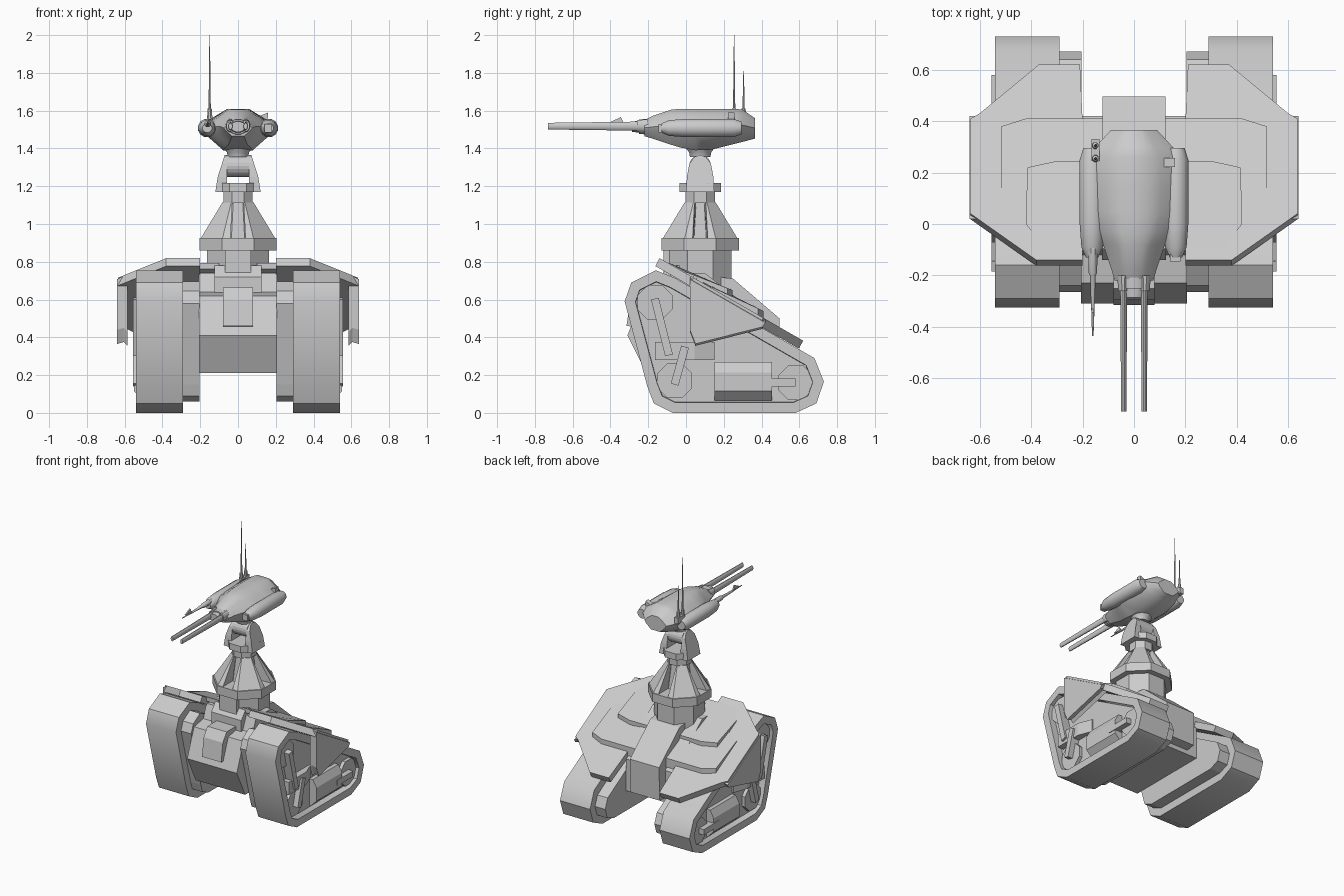
import bpy, bmesh, math
from math import sin, cos, pi
from mathutils import Vector

if "Cube" in bpy.data.objects:
    bpy.data.objects.remove(bpy.data.objects["Cube"])


def finish(name, bm, mirror=False, smooth=False):
    bmesh.ops.recalc_face_normals(bm, faces=bm.faces)
    me = bpy.data.meshes.new(name)
    bm.to_mesh(me)
    bm.free()
    ob = bpy.data.objects.new(name, me)
    bpy.context.collection.objects.link(ob)
    if mirror:
        ob.modifiers.new("mirror", 'MIRROR').use_mirror_merge = False
    if smooth:
        bpy.ops.object.select_all(action='DESELECT')
        ob.select_set(True)
        bpy.context.view_layer.objects.active = ob
        bpy.ops.object.shade_smooth_by_angle(angle=math.radians(40))
    return ob


def loft_bm(rings):
    bm = bmesh.new()
    vs = [[bm.verts.new(p) for p in r] for r in rings]
    n = len(vs[0])
    for a, b in zip(vs, vs[1:]):
        for i in range(n):
            bm.faces.new((a[i], a[(i + 1) % n], b[(i + 1) % n], b[i]))
    bm.faces.new(vs[0][::-1])
    bm.faces.new(vs[-1])
    return bm


def loft(name, rings, mirror=False, smooth=False):
    return finish(name, loft_bm(rings), mirror, smooth)


def side_prism(name, pts, x0, x1, mirror=False):
    return loft(name, [[(x, y, z) for y, z in pts] for x in (x0, x1)], mirror)


def box(name, x0, x1, y0, y1, z0, z1, mirror=False):
    return side_prism(name, [(y0, z0), (y1, z0), (y1, z1), (y0, z1)], x0, x1, mirror)


def lathe_z(name, prof, n, cy=0.0, cx=0.0, smooth=False):
    k = 1 / cos(pi / n) if n <= 8 else 1      # flat-to-flat radius when low-poly
    return loft(name, [[(cx + r * k * cos(2 * pi * (i + .5) / n), cy + r * k * sin(2 * pi * (i + .5) / n), z)
                        for i in range(n)] for r, z in prof], smooth=smooth)


def tube_y(name, prof, n, cx, cz, sx=1.0, sz=1.0, mirror=False, smooth=True):
    return loft(name, [[(cx + sx * r * cos(2 * pi * (i + .5) / n), y, cz + sz * r * sin(2 * pi * (i + .5) / n))
                        for i in range(n)] for y, r in prof], mirror, smooth)


def bar(name, a, b, w, x0, x1):
    a, b = Vector(a), Vector(b)
    d = (b - a).normalized()
    s = Vector((-d.y, d.x)) * w / 2
    side_prism(name, [a + s, b + s, b - s, a - s], x0, x1, True)


# Tracks with a flat rim and recessed outer faces
track = [(-.325, .59), (-.29, .69), (-.16, .755), (-.06, .715), (.68, .29), (.73, .165),
         (.69, .05), (.58, 0), (-.07, 0), (-.17, .05), (-.205, .14)]
bm = loft_bm([[(x, y, z) for y, z in track] for x in (.29, .54)])
bmesh.ops.recalc_face_normals(bm, faces=bm.faces)
outer = [f for f in bm.faces if f.normal.x > .9]
bmesh.ops.inset_region(bm, faces=outer, thickness=.055, use_even_offset=True)
bmesh.ops.inset_region(bm, faces=outer, thickness=.002, use_even_offset=True)
bmesh.ops.translate(bm, verts=list({v for f in outer for v in f.verts}), vec=(-.05, 0, 0))
finish("track", bm, True, True)
inner = [(-.265, .58), (-.24, .645), (-.16, .695), (-.08, .66), (.64, .24), (.67, .165),
         (.645, .09), (.57, .06), (-.06, .06), (-.13, .09), (-.15, .15)]
side_prism("track_inner_frame", inner, .205, .3, True)

# Wheels, links and boxes inside the tracks
for i, (y, z) in enumerate([(-.165, .585), (-.06, .17), (.58, .16)]):
    pts = [(y + .1 * cos(pi * (k + .5) / 4), z + .1 * sin(pi * (k + .5) / 4)) for k in range(8)]
    side_prism(f"wheel_{i}", pts, .48, .515, True)
bar("front_link", (-.165, .605), (-.09, .305), .042, .49, .555)
bar("lower_link", (-.005, .35), (-.06, .15), .042, .49, .555)
bar("rear_link", (.395, .16), (.58, .16), .042, .49, .555)
loft("link_box", [[(.48, -.165, z), (.54, -.165, z), (.54, .045, z), (.5, .15, z), (.48, .15, z)]
                  for z in (.28, .375)], True)
loft("side_box", [[(.48, y, .065), (.5, y, .065), (.55, y, .115), (.55, y, .215), (.52, y, .27), (.48, y, .27)]
                  for y in (.15, .455)], True)

# Central hull
side_prism("hull", [(-.21, .21), (-.31, .41), (-.23, .62), (-.12, .64), (-.08, .74), (.1, .74),
                    (.28, .60), (.42, .45), (.42, .21)], -.207, .207)
side_prism("rear_box", [(.1, .21), (.49, .25), (.495, .5), (.25, .71), (.1, .73)], -.122, .122)
side_prism("front_hatch", [(-.2, .45), (-.315, .46), (-.295, .6), (-.25, .665), (-.12, .665)], -.08, .08)
side_prism("front_collar", [(-.14, .6), (-.14, .72), (-.09, .78), (.1, .78), (.1, .6)], -.125, .125)
box("front_post", -.07, .07, -.12, .05, .7, .86)


# Sloped armour
def top(y):
    return .825 - .575 * (y + .15)


plate = [(.2, -.14), (.38, -.14), (.6, .015), (.635, .04), (.635, .41), (.6, .43), (.37, .62), (.21, .62), (.2, .4)]
loft("armour_plate", [[(x, y, top(y)) for x, y in plate],
                      [(x, y - .022, top(y) - .042) for x, y in plate]], True)
skirt = [(.02, .715), (.42, .485), (.405, .455), (.05, .365), (.02, .44)]
loft("armour_skirt", [[(.585, y, z - .01) for y, z in skirt], [(.605, y, z + .01) for y, z in skirt],
                      [(.64, y, min(z, top(y) - .02)) for y, z in skirt]], True)
lower = [(.1, .0), (.42, .0), (.42, .09), (.515, .13), (.515, .38), (.42, .41), (.1, .41)]
upper = [(.1, -.09), (.35, -.09), (.42, .0), (.415, .22), (.3, .245), (.1, .245)]
for name, pts, y0, z0, slope in (("lower_shoulder", lower, .41, .54, .46), ("upper_shoulder", upper, .245, .65, .39)):
    loft(name, [[(x, y, top(y) - .03) for x, y in pts],
                [(x, y, max(z0 + slope * (y0 - y), top(y) + .004)) for x, y in pts]], True)

# Pedestal: octagonal collars and four slotted buttresses
CY = .075
lathe_z("pedestal_column", [(.165, .66), (.165, .86)], 8, CY)
lathe_z("pedestal_ring", [(.205, .86), (.205, .925)], 8, CY)
lathe_z("pedestal_core", [(.085, .92), (.06, 1.12)], 8, CY)
foot = [(.04, .03), (.04, .2), (.083, .2), (.2, .083), (.2, .04), (.05, .03)]
head = [(.03, .02), (.03, .082), (.036, .082), (.082, .036), (.082, .03), (.04, .02)]
for i, s in enumerate((-1, 1)):
    loft(f"buttress_{i}", [[(x, CY + s * y, z) for x, y in p] for p, z in ((foot, .92), (head, 1.115))], True)
lathe_z("neck", [(.078, 1.11), (.078, 1.18)], 8, CY)

# Yoke and pivot
lathe_z("yoke_base", [(.11, 1.17), (.11, 1.218)], 8, CY)
arm = [(0, 1.17), (.15, 1.17), (.145, 1.25), (.132, 1.32), (.105, 1.355), (.075, 1.365),
       (.045, 1.355), (.018, 1.32), (.005, 1.25)]
loft("yoke_arm", [[(.058, y, z) for y, z in arm],
                  [(.12 - max(0, z - 1.21) * .32, y, z) for y, z in arm]], True)
pivot = [(CY + .058 * cos(2 * pi * k / 20), 1.308 + .058 * sin(2 * pi * k / 20)) for k in range(20)]
side_prism("pivot", pivot, -.06, .06)

# Turret body, lofted front to back: narrow nose flaring into the side pods
rings = []
for y, w, z0, z1 in [(-.22, .075, 1.465, 1.55), (-.17, .09, 1.45, 1.575), (-.08, .12, 1.42, 1.605),
                     (-.03, .16, 1.405, 1.61), (.05, .185, 1.39, 1.61), (.14, .19, 1.395, 1.61),
                     (.26, .185, 1.425, 1.61), (.3, .15, 1.435, 1.605), (.365, .09, 1.452, 1.56)]:
    h = z1 - z0
    half = [(.3, 1), (.55, .85), (.8, .7), (1, .52), (.85, .32), (.42, 0)]
    full = half + [(-a, b) for a, b in half[::-1]]
    rings.append([(a * w, y, z0 + b * h) for a, b in full])
loft("turret_body", rings, smooth=True)
lathe_z("turret_neck", [(.055, 1.355), (.06, 1.38), (.1, 1.43), (.12, 1.46)], 16, CY, smooth=True)
tube_y("turret_pod", [(-.13, .025), (-.09, .043), (.0, .05), (.25, .05), (.295, .035)], 12, .163, 1.508, mirror=True)

# Guns
tube_y("gun_mount", [(-.285, .03), (-.25, .034), (-.25, .042), (-.2, .045)], 12, 0, 1.515, 1.3, .95)
tube_y("gun_sleeve", [(-.26, .02), (-.2, .024)], 12, .042, 1.52, 1, 1.5, True)
tube_y("gun_barrel", [(-.73, .013), (-.22, .018)], 12, .04, 1.518, .8, 1.4, True)
tube_y("side_probe", [(-.435, .003), (-.2, .012), (-.19, .018), (-.08, .02)], 8, -.16, 1.53)
side_prism("probe_fin", [(-.4, 1.54), (-.345, 1.566), (-.33, 1.535)], -.165, -.155)
box("side_lamp", .14, .18, -.145, -.06, 1.485, 1.53)

# Roof details and antennas
box("antenna_base", -.165, -.135, .245, .33, 1.53, 1.575)
loft("roof_sensor", [[(.095, y, 1.545), (.155, y, 1.54), (.16, y, 1.59), (.11, y, 1.57)] for y in (.222, .257)])
for name, y, z in (("tall_antenna", .255, 2.0), ("short_antenna", .305, 1.81)):
    lathe_z(name, [(.013, 1.56), (.011, 1.61), (.006, 1.615), (.0015, z)], 8, y, -.15)
